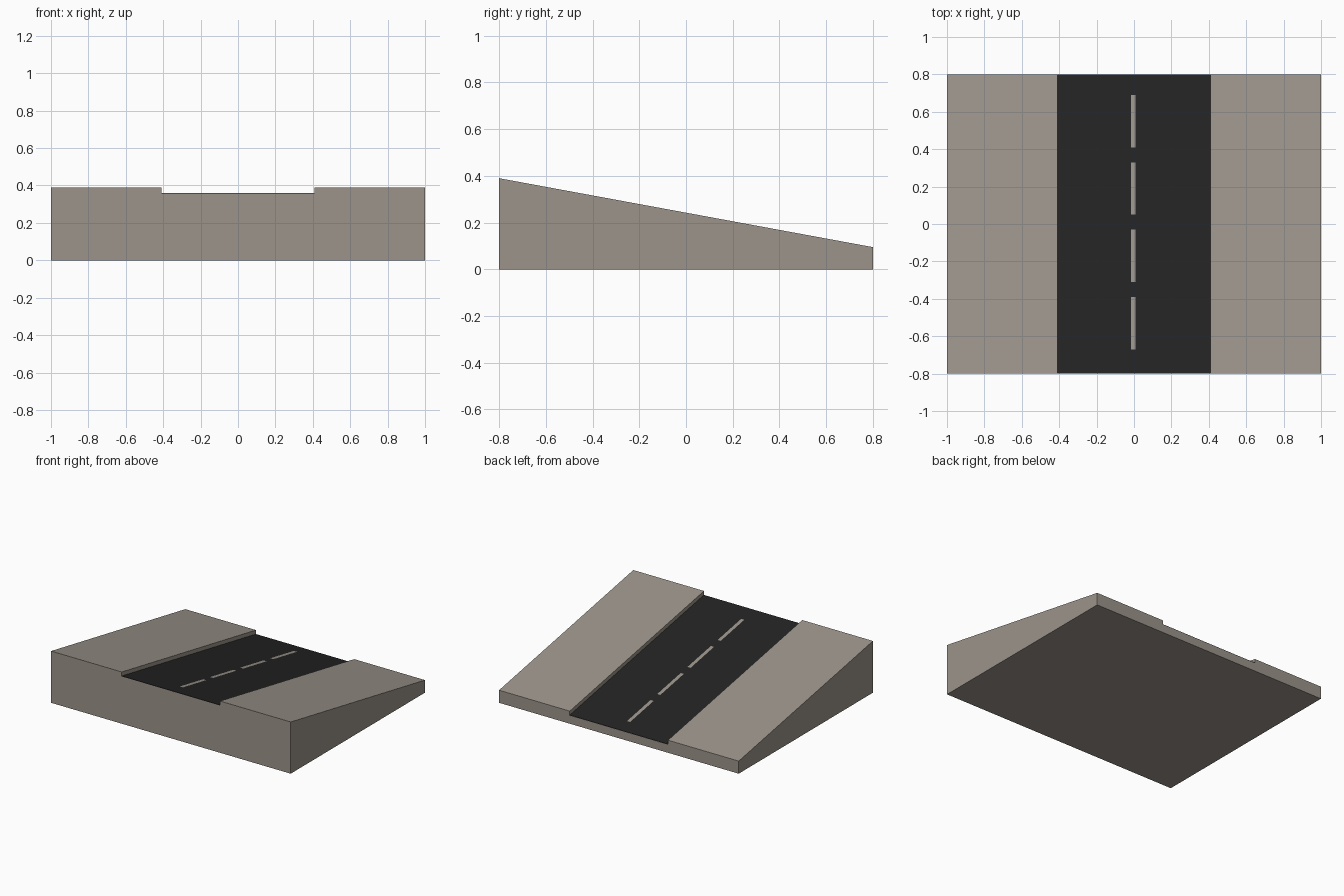
import bpy, bmesh

if "Cube" in bpy.data.objects:
    bpy.data.objects.remove(bpy.data.objects["Cube"])

HALF_X, HALF_Y, ROAD_X = 1.0, 0.8, 0.41
FRONT_Z, BACK_Z, DROP = 0.39, 0.095, 0.03
PLATE = 0.003


def slope_z(y):
    return FRONT_Z + (BACK_Z - FRONT_Z) * (y + HALF_Y) / (2 * HALF_Y)


def material(name, color):
    m = bpy.data.materials.new(name)
    m.diffuse_color = (*color, 1)
    m.use_nodes = True
    m.node_tree.nodes["Principled BSDF"].inputs["Base Color"].default_value = m.diffuse_color
    return m


def finish(bm, name, mats):
    bmesh.ops.recalc_face_normals(bm, faces=bm.faces)
    me = bpy.data.meshes.new(name)
    bm.to_mesh(me)
    bm.free()
    for m in mats:
        me.materials.append(m)
    ob = bpy.data.objects.new(name, me)
    bpy.context.collection.objects.link(ob)
    return ob


stone = material("warm_grey_stone", (0.33, 0.295, 0.255))
asphalt = material("black_asphalt", (0.017, 0.017, 0.017))

# Sloped ground block: one cross-section with a sunken road bed, front to back
bed = DROP + PLATE
profile = [(-HALF_X, None), (HALF_X, None), (HALF_X, 0), (ROAD_X, 0),
           (ROAD_X, bed), (-ROAD_X, bed), (-ROAD_X, 0), (-HALF_X, 0)]
bm = bmesh.new()
rings = [[bm.verts.new((x, y, 0 if d is None else slope_z(y) - d)) for x, d in profile]
         for y in (-HALF_Y, HALF_Y)]
n = len(profile)
for ring in rings:
    bm.faces.new(ring)
for i in range(n):
    j = (i + 1) % n
    bm.faces.new((rings[0][i], rings[0][j], rings[1][j], rings[1][i]))
finish(bm, "sloped_ground", [stone])

# Road plate: thin grid whose centre column holds the lane dashes
xs = [-ROAD_X, -0.017, 0.009, ROAD_X]
ys = [-HALF_Y]
for k in range(4):
    start = -0.67 + 0.36 * k
    ys += [start, start + 0.28]
ys.append(HALF_Y)
bm = bmesh.new()
tops = [[bm.verts.new((x, y, slope_z(y) - DROP)) for x in xs] for y in ys]
for r in range(len(ys) - 1):
    for c in range(3):
        f = bm.faces.new((tops[r][c], tops[r][c + 1], tops[r + 1][c + 1], tops[r + 1][c]))
        f.material_index = 1 if c == 1 and r % 2 == 1 else 0
road = finish(bm, "road_surface", [asphalt, stone])
if road.data.polygons[0].normal.z < 0:
    road.data.flip_normals()
solid = road.modifiers.new("thickness", 'SOLIDIFY')
solid.thickness = PLATE * 0.9
solid.offset = -1
